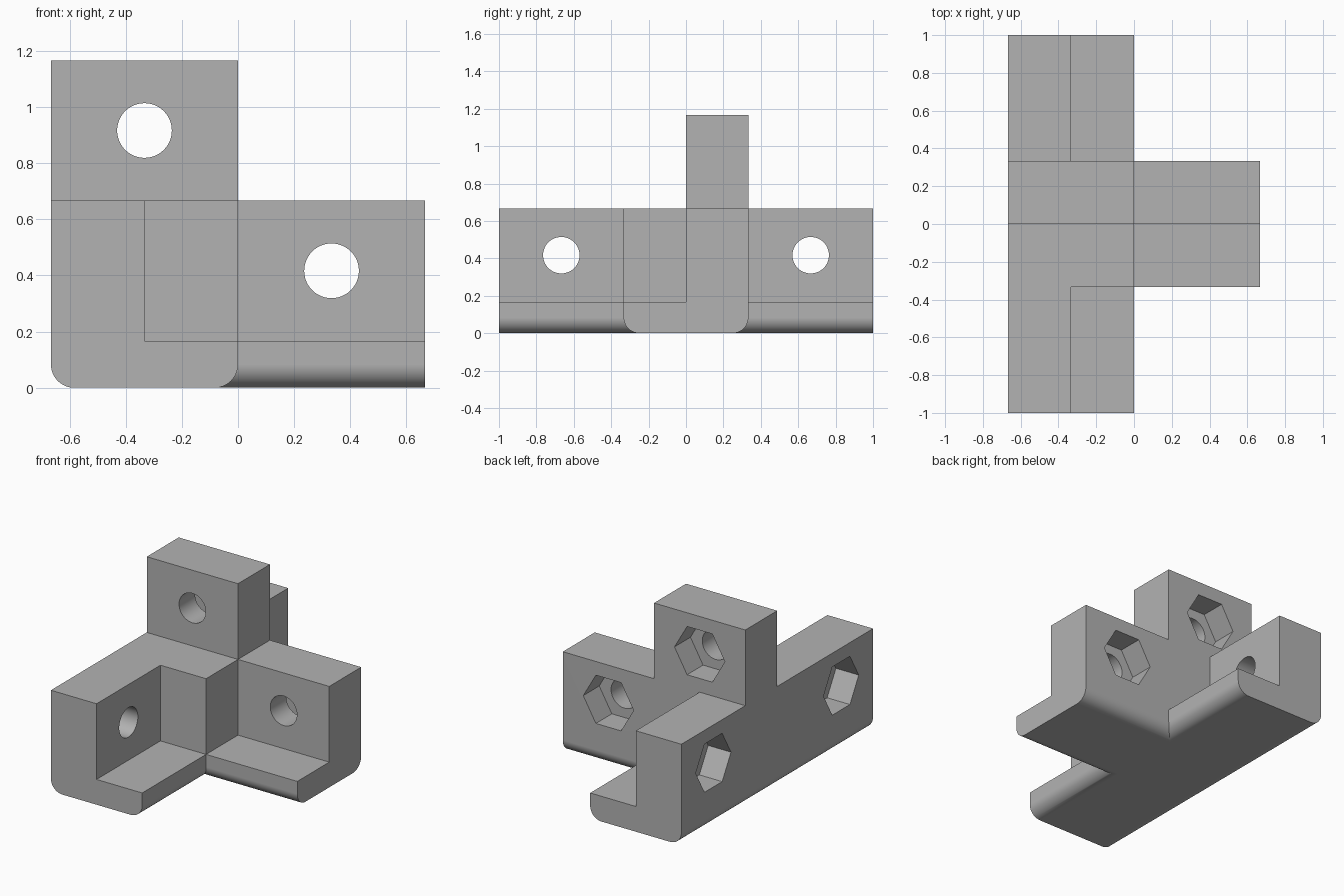
import bpy
import bmesh
import math
from mathutils import Matrix, Vector

cube = bpy.data.objects.get("Cube")
if cube:
    bpy.data.objects.remove(cube, do_unlink=True)

U = 1 / 3            # wall module
FLOOR = U / 2        # ledge thickness
BAR_H = 2 * U        # bar height
TOP = 3.5 * U        # upright height
FILLET = U / 4
HOLE_R, NUT_R, NUT_DEPTH = 0.0975, 0.184, U / 2

grey = bpy.data.materials.new("light grey plastic")
grey.use_nodes = True
colour = (0.45, 0.45, 0.45, 1)
grey.diffuse_color = colour
grey.node_tree.nodes["Principled BSDF"].inputs["Base Color"].default_value = colour


def make_object(name, bm):
    bmesh.ops.recalc_face_normals(bm, faces=bm.faces)
    mesh = bpy.data.meshes.new(name)
    bm.to_mesh(mesh)
    bm.free()
    mesh.materials.append(grey)
    obj = bpy.data.objects.new(name, mesh)
    bpy.context.collection.objects.link(obj)
    return obj


def box(name, low, high):
    low, high = Vector(low), Vector(high)
    bm = bmesh.new()
    bmesh.ops.create_cube(bm, size=1)
    bmesh.ops.scale(bm, vec=high - low, verts=bm.verts)
    bmesh.ops.translate(bm, vec=(low + high) / 2, verts=bm.verts)
    return make_object(name, bm)


def rounded_bar(name, low, high, axis):
    """Box with its two bottom edges along the given axis filleted."""
    obj = box(name, low, high)
    bm = bmesh.new()
    bm.from_mesh(obj.data)
    edges = [e for e in bm.edges
             if all(abs(v.co.z) < 1e-5 for v in e.verts)
             and abs(e.verts[0].co[axis] - e.verts[1].co[axis]) > 0.1]
    bmesh.ops.bevel(bm, geom=edges, offset=FILLET, segments=14,
                    profile=0.5, affect='EDGES')
    bm.to_mesh(obj.data)
    bm.free()
    return obj


def prism(name, sides, radius, start, end):
    """Regular prism between two points, with a corner lying level."""
    start, end = Vector(start), Vector(end)
    forward = (end - start).normalized()
    up = Vector((0, 0, 1))
    side = up.cross(forward)
    turn = Matrix((side, up, forward)).transposed().to_4x4()
    bm = bmesh.new()
    ring = [bm.verts.new((radius * math.cos(2 * math.pi * i / sides),
                          radius * math.sin(2 * math.pi * i / sides), 0))
            for i in range(sides)]
    face = bm.faces.new(ring)
    new = bmesh.ops.extrude_face_region(bm, geom=[face])["geom"]
    bmesh.ops.translate(bm, vec=(0, 0, (end - start).length),
                        verts=[g for g in new if isinstance(g, bmesh.types.BMVert)])
    bmesh.ops.transform(bm, matrix=Matrix.Translation(start) @ turn, verts=bm.verts)
    return make_object(name, bm)


def combine(target, tool, operation):
    mod = target.modifiers.new(operation.title(), 'BOOLEAN')
    mod.operation, mod.solver, mod.object = operation, 'EXACT', tool
    bpy.context.view_layer.objects.active = target
    bpy.ops.object.modifier_apply(modifier=mod.name)
    bpy.data.objects.remove(tool, do_unlink=True)


# Long bar, side arm and upright tab
bracket = rounded_bar("corner_bracket", (-2 * U, -1, 0), (0, 1, BAR_H), 1)
arm = rounded_bar("side_arm", (-U, -U, 0), (2 * U, U, BAR_H), 0)
upright = box("upright_tab", (-2 * U, 0, U), (0, U, TOP))
combine(bracket, arm, 'UNION')
combine(bracket, upright, 'UNION')

# Open ledges cut out above the floor
for name, low, high in (
        ("front_ledge", (-U, -1.1, FLOOR), (0.1, -U, 1)),
        ("back_ledge", (-U, U, FLOOR), (0.1, 1.1, 1)),
        ("arm_ledge", (0, -0.5, FLOOR), (0.8, 0, 1))):
    combine(bracket, box(name, low, high), 'DIFFERENCE')

# Bolt holes with hexagonal nut pockets on the outer faces
mid_z = (FLOOR + BAR_H) / 2
for point, inward in (
        ((-2 * U, -2 * U, mid_z), (1, 0, 0)),
        ((-2 * U, 2 * U, mid_z), (1, 0, 0)),
        ((U, U, mid_z), (0, -1, 0)),
        ((-U, U, mid_z + U * 1.5), (0, -1, 0))):
    point, inward = Vector(point), Vector(inward)
    outside = point - inward * 0.1
    combine(bracket, prism("bolt_hole", 48, HOLE_R, outside,
                           point + inward * (U + 0.1)), 'DIFFERENCE')
    combine(bracket, prism("nut_pocket", 6, NUT_R, outside,
                           point + inward * NUT_DEPTH), 'DIFFERENCE')

# Smooth fillets and holes, crisp corners
bpy.ops.object.select_all(action='DESELECT')
bracket.select_set(True)
bpy.context.view_layer.objects.active = bracket
bpy.ops.object.shade_smooth_by_angle(angle=math.radians(25))
weighted = bracket.modifiers.new("Weighted Normals", 'WEIGHTED_NORMAL')
weighted.keep_sharp = True
